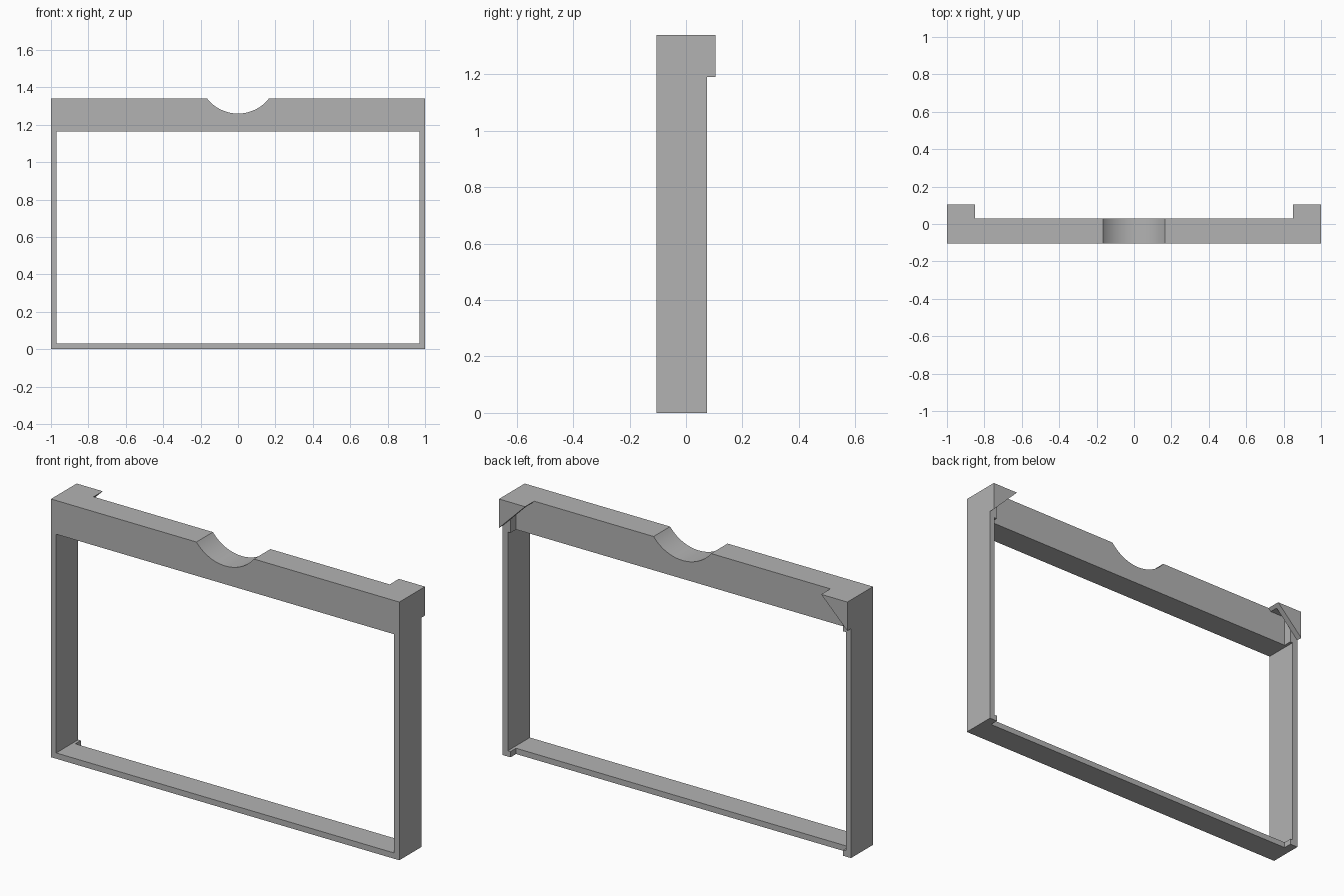
import bpy, bmesh, math

cube = bpy.data.objects.get("Cube")
if cube:
    bpy.data.objects.remove(cube, do_unlink=True)

grey = bpy.data.materials.new("plain grey")
grey.use_nodes = True
colour = (0.45, 0.45, 0.45, 1)
grey.diffuse_color = colour
grey.node_tree.nodes["Principled BSDF"].inputs["Base Color"].default_value = colour

FRONT, MID, RAIL, BACK = -0.105, 0.03, 0.075, 0.105
TOP, WALL, SILL, HEAD = 1.34, 0.97, 0.03, 1.165


def prism(name, outline, y0, y1):
    """Extrude an x-z outline from y0 to y1."""
    bm = bmesh.new()
    face = bm.faces.new([bm.verts.new((x, y0, z)) for x, z in outline])
    ext = bmesh.ops.extrude_face_region(bm, geom=[face])
    moved = [v for v in ext["geom"] if isinstance(v, bmesh.types.BMVert)]
    bmesh.ops.translate(bm, verts=moved, vec=(0, y1 - y0, 0))
    bmesh.ops.recalc_face_normals(bm, faces=bm.faces)
    mesh = bpy.data.meshes.new(name)
    bm.to_mesh(mesh)
    bm.free()
    mesh.materials.append(grey)
    obj = bpy.data.objects.new(name, mesh)
    bpy.context.collection.objects.link(obj)
    return obj


def box(x0, x1, z0, z1):
    return [(x0, z0), (x1, z0), (x1, z1), (x0, z1)]


def combine(target, tool, operation):
    """Apply a boolean and remove the helper."""
    mod = target.modifiers.new(operation, 'BOOLEAN')
    mod.operation, mod.solver, mod.object = operation, 'EXACT', tool
    bpy.context.view_layer.objects.active = target
    bpy.ops.object.modifier_apply(modifier=mod.name)
    bpy.data.objects.remove(tool, do_unlink=True)


# Front frame with a shallow round thumb notch in the top bar
half, depth = 0.165, 0.08
radius = (half ** 2 + depth ** 2) / (2 * depth)
sweep = math.asin(half / radius)
steps = 32
notch = []
for i in range(steps + 1):
    a = sweep - 2 * sweep * i / steps
    notch.append((radius * math.sin(a), TOP - depth + radius * (1 - math.cos(a))))
frame = prism("frame", [(-1, 0), (1, 0), (1, TOP)] + notch + [(-1, TOP)], FRONT, MID)
combine(frame, prism("opening", box(-WALL, WALL, SILL, HEAD), -0.2, 0.2), 'DIFFERENCE')

# Rear details, mirrored: side rails, feet, corner blocks, lids and triangular tabs
for s in (1, -1):
    parts = [
        ("side_rail", box(WALL, 1, 0, TOP), 0, RAIL),
        ("foot", box(0.955, 1, 0, SILL), 0, RAIL),
        ("corner_block", box(0.955, 1, HEAD, TOP), 0, RAIL),
        ("corner_lid", [(0.85, TOP), (0.865, TOP - 0.015), (1, TOP - 0.015), (1, TOP)], 0, RAIL + 0.01),
        ("corner_tab", [(0.85, TOP), (1, TOP - 0.15), (1, TOP)], RAIL, BACK),
    ]
    for name, outline, y0, y1 in parts:
        combine(frame, prism(name, [(s * x, z) for x, z in outline], y0, y1), 'UNION')

# Smooth only the notch curve
bpy.ops.object.select_all(action='DESELECT')
frame.select_set(True)
bpy.context.view_layer.objects.active = frame
bpy.ops.object.shade_smooth_by_angle(angle=math.radians(20))
